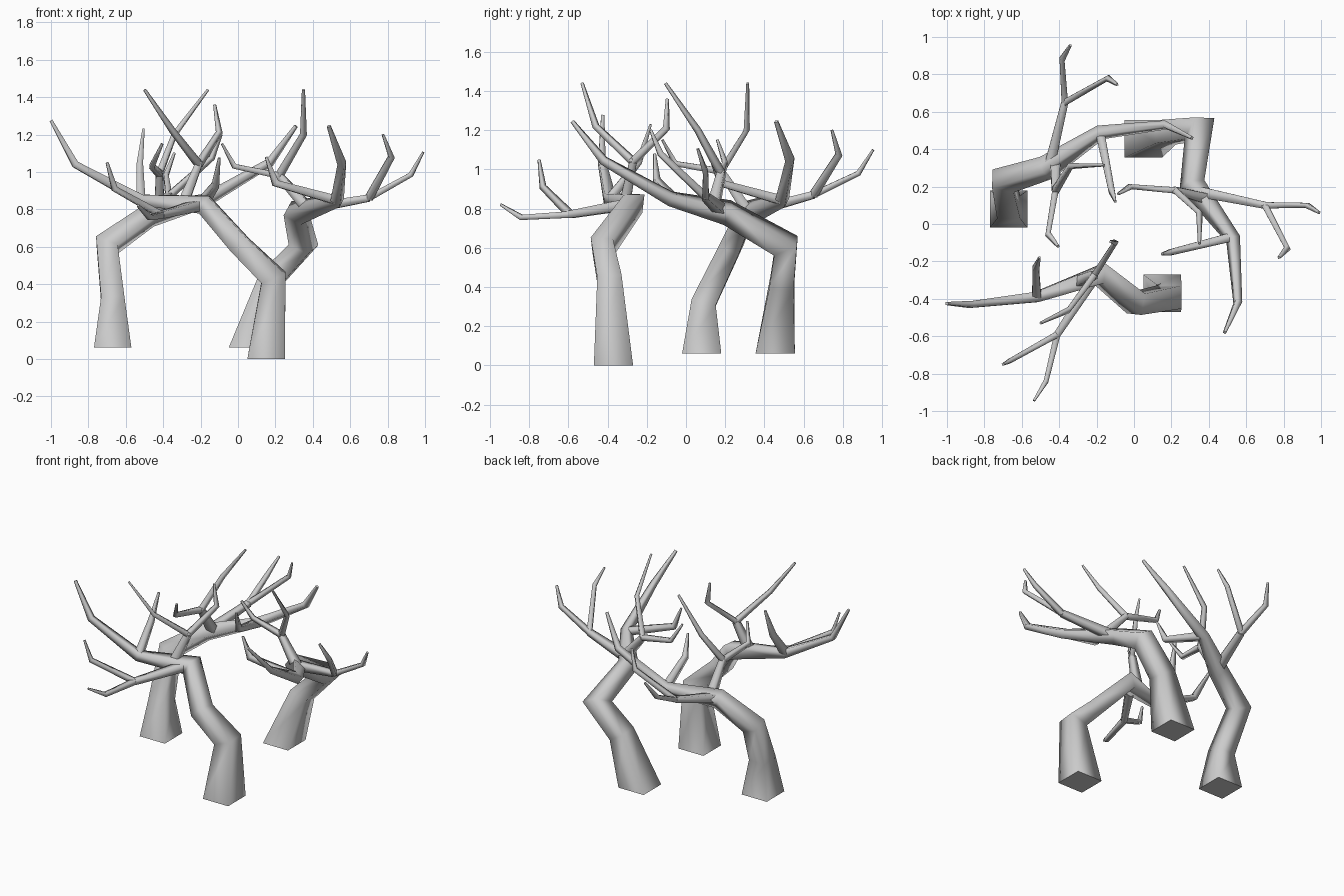
import bpy, bmesh
from mathutils import Vector

if "Cube" in bpy.data.objects:
    bpy.data.objects.remove(bpy.data.objects["Cube"])


def limb(bm, pts, upright=False):
    """Four-sided mitred tube through (x, y, z, half width) points."""
    p = [Vector(q[:3]) for q in pts]
    n = len(p)
    d = [(p[i + 1] - p[i]).normalized() for i in range(n - 1)]
    if upright:
        a, b = Vector((1, 0, 0)), Vector((0, 1, 0))
        d_in = Vector((0, 0, 1))
    else:
        d_in = d[0]
        ref = Vector((0, 0, 1)) if abs(d_in.z) < 0.8 else Vector((1, 0, 0))
        a = d_in.cross(ref).normalized()
        b = d_in.cross(a)
    rings = []
    for i in range(n):
        if i:
            turn = d_in.rotation_difference(d[i - 1])
            if not (i == 1 and upright):
                a, b = turn @ a, turn @ b
            else:
                a = (a - d[0] * a.dot(d[0])).normalized()
                b = d[0].cross(a)
            d_in = d[i - 1]
        d_out = d[min(i, n - 2)]
        plane = Vector((0, 0, 1)) if upright and i == 0 else (d_in + d_out).normalized()
        ring = []
        for s, t in ((-1, -1), (1, -1), (1, 1), (-1, 1)):
            o = (a * s + b * t) * pts[i][3]
            o -= d_in * (o.dot(plane) / d_in.dot(plane))   # slide onto the mitre plane
            ring.append(bm.verts.new(p[i] + o))
        rings.append(ring)
    for r, q in zip(rings, rings[1:]):
        for k in range(4):
            j = (k + 1) % 4
            bm.faces.new((r[k], r[j], q[j], q[k])).smooth = True
    bm.faces.new(rings[0][::-1])
    bm.faces.new(rings[-1])


def tree(name, trunk, forks, side):
    bm = bmesh.new()
    trunk_r = (0.1, 0.062, 0.055, 0.048, 0.028, 0.018, 0.008)
    limb(bm, [(*q, r) for q, r in zip(trunk, trunk_r)], upright=True)
    # forked branches: a stem carrying two bent twigs
    for start, fork, twigs in forks:
        limb(bm, [(*start, 0.028), (*fork, 0.019)])
        for mid, tip in twigs:
            limb(bm, [(*fork, 0.017), (*mid, 0.013), (*tip, 0.006)])
    # single side twig
    limb(bm, [(*q, r) for q, r in zip(side, (0.024, 0.017, 0.006))])
    bmesh.ops.recalc_face_normals(bm, faces=bm.faces)
    mesh = bpy.data.meshes.new(name)
    bm.to_mesh(mesh)
    bm.free()
    bpy.context.collection.objects.link(bpy.data.objects.new(name, mesh))


# front tree, leaning left
tree("front_tree",
     [(.15, -.37, 0), (.19, -.39, .435), (.01, -.425, .61), (-.18, -.27, .825),
      (-.52, -.39, .85), (-.87, -.43, 1.04), (-1, -.425, 1.275)],
     [((-.29, -.31, .84), (-.21, -.27, 1.04),
       [((-.1, -.1, 1.21), (-.125, -.095, 1.36)), ((-.35, -.46, 1.22), (-.5, -.53, 1.44))]),
      ((-.22, -.3, .82), (-.41, -.59, .77),
       [((-.66, -.73, .91), (-.7, -.75, 1.05)), ((-.47, -.84, .755), (-.535, -.945, .82))])],
     [(-.52, -.39, .85), (-.525, -.24, 1.04), (-.505, -.18, 1.23)])

# left tree, leaning back and right
tree("left_tree",
     [(-.67, .08, .06), (-.67, .09, .32), (-.7, .23, .61), (-.47, .3, .77),
      (-.18, .49, .845), (.17, .53, 1.05), (.31, .46, 1.245)],
     [((-.42, .32, .78), (-.42, .18, .99),
       [((-.34, .31, 1.2), (-.16, .315, 1.44)), ((-.46, -.055, 1.03), (-.405, -.12, 1.15))]),
      ((-.45, .32, .78), (-.37, .65, .87),
       [((-.385, .88, .98), (-.34, .955, 1.1)), ((-.14, .78, 1.075), (-.09, .745, 1.2))])],
     [(-.18, .48, .845), (-.12, .18, .93), (-.1, .12, 1.075)])

# back tree, leaning right and forward
tree("back_tree",
     [(.05, .455, .06), (.17, .49, .42), (.35, .51, .61), (.31, .21, .78),
      (.53, -.08, .85), (.555, -.42, 1.045), (.485, -.58, 1.245)],
     [((.37, .14, .81), (.22, .18, .98),
       [((.35, .06, 1.2), (.35, -.105, 1.44)), ((-.02, .2, 1.03), (-.085, .16, 1.15))]),
      ((.36, .17, .8), (.7, .1, .86),
       [((.925, .1, .985), (.99, .06, 1.105)), ((.82, -.13, 1.08), (.775, -.18, 1.2))])],
     [(.52, -.07, .85), (.2, -.15, .94), (.15, -.16, 1.08)])
